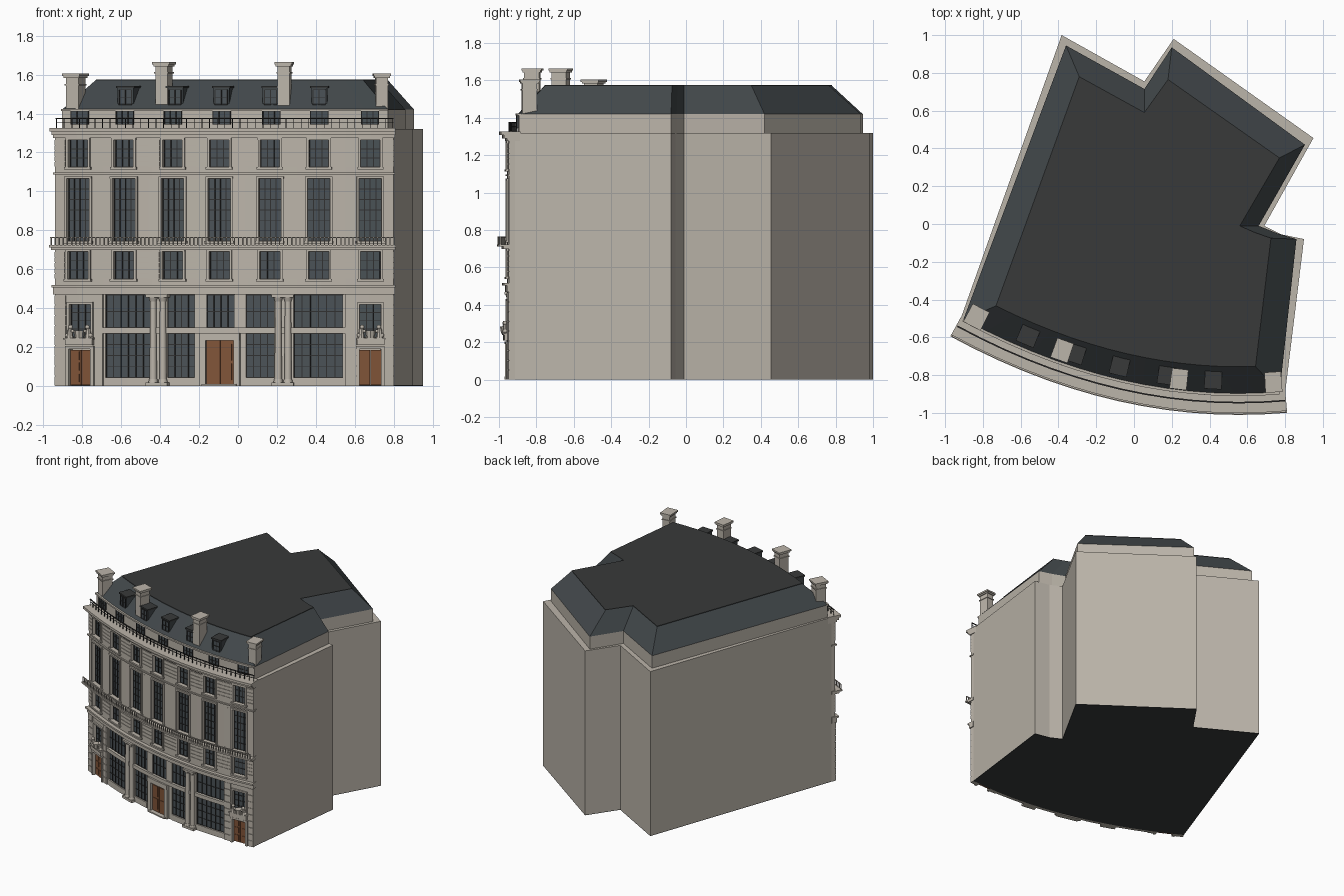
import bpy, bmesh, math
from mathutils import Matrix, Vector

if "Cube" in bpy.data.objects:
    bpy.data.objects.remove(bpy.data.objects["Cube"])

def mat(name, c):
    m = bpy.data.materials.new(name)
    m.diffuse_color = (*c, 1)
    m.use_nodes = True
    m.node_tree.nodes["Principled BSDF"].inputs["Base Color"].default_value = m.diffuse_color
    return m

STONE = mat("stone", (0.50, 0.46, 0.40))
SLATE = mat("slate", (0.055, 0.065, 0.07))
LEAD = mat("lead", (0.04, 0.042, 0.042))
GLASS = mat("glass", (0.07, 0.085, 0.095))
IRON = mat("iron", (0.03, 0.03, 0.03))
WOOD = mat("wood", (0.22, 0.09, 0.04))

# Curved facade line in plan: point at x, pushed outwards by d
def P(x, d=0.0):
    a, b = x + 0.94, x + 0.15
    y = -0.55 - 0.399 * a + 0.181 * a * b
    s = -0.399 + 0.181 * (a + b)
    n = Vector((s, -1)).normalized()
    return Vector((x + n.x * d, y + n.y * d))

parts = {}
def bm_of(name, material):
    return parts.setdefault(name, (bmesh.new(), material))[0]

# Box bent along the facade
def band(name, m, x0, x1, z0, z1, d0, d1):
    bm = bm_of(name, m)
    n = max(1, math.ceil((x1 - x0) / 0.13))
    rings = []
    for i in range(n + 1):
        x = x0 + (x1 - x0) * i / n
        rings.append([bm.verts.new((*P(x, d), z)) for d, z in ((d0, z0), (d1, z0), (d1, z1), (d0, z1))])
    for a, b in zip(rings, rings[1:]):
        for k in range(4):
            bm.faces.new((a[k], a[(k + 1) % 4], b[(k + 1) % 4], b[k]))
    bm.faces.new(rings[0])
    bm.faces.new(rings[-1][::-1])

# Row of wall piers left between openings
def piers(openings, x0, x1, z0, z1, d0, d1, name="facade_wall"):
    edges = [x0] + [e for o in openings for e in o] + [x1]
    for a, b in zip(edges[::2], edges[1::2]):
        if b - a > 0.005:
            band(name, STONE, a, b, z0, z1, d0, d1)

# Glass with glazing bars
def glazing(x0, x1, z0, z1, nx, nz, d=-0.02):
    band("window_glass", GLASS, x0, x1, z0, z1, d - 0.008, d)
    for i in range(nx + 1):
        x = x0 + (x1 - x0) * i / nx
        band("glazing_bars", IRON, x - 0.0025, x + 0.0025, z0, z1, d, d + 0.005)
    for i in range(nz + 1):
        z = z0 + (z1 - z0) * i / nz
        band("glazing_bars", IRON, x0, x1, z - 0.002, z + 0.002, d, d + 0.004)

# Moulded surround
def surround(x0, x1, z0, z1, t=0.012):
    for a, b in ((x0 - t, x0), (x1, x1 + t)):
        band("window_surrounds", STONE, a, b, z0, z1, -0.015, 0.009)
    band("window_surrounds", STONE, x0 - t, x1 + t, z1, z1 + t, -0.015, 0.011)
    band("window_sills", STONE, x0 - t - .005, x1 + t + .005, z0 - 0.012, z0, -0.02, 0.015)

def cyl(name, m, c, z0, z1, r0, r1, n=16):
    bmesh.ops.create_cone(bm_of(name, m), cap_ends=True, segments=n, radius1=r0, radius2=r1,
                          depth=z1 - z0, matrix=Matrix.Translation((c.x, c.y, (z0 + z1) / 2)))

# Stack of plan outlines joined into a closed solid
def loft(name, m, levels):
    bm = bm_of(name, m)
    rings = [[bm.verts.new((p[0], p[1], z)) for p in pts] for pts, z in levels]
    for a, b in zip(rings, rings[1:]):
        for k in range(len(a)):
            j = (k + 1) % len(a)
            bm.faces.new((a[k], a[j], b[j], b[k]))
    bm.faces.new(rings[0][::-1])
    bm.faces.new(rings[-1])

def outline(x0, x1, d, rest):
    return [P(x0 + (x1 - x0) * i / 14, d) for i in range(15)] + rest

# Main body, attic storey and mansard roof
wall = [(.90, -.08), (.78, -.055), (.69, -.01), (.95, .455), (.21, .98), (.055, .755), (-.383, 1)]
attic = [(.86, -.08), (.76, -.05), (.66, -.01), (.905, .42), (.20, .935), (.055, .715), (-.36, .945)]
ridge = [(.725, -.075), (.64, -.045), (.56, -.01), (.77, .35), (.18, .765), (.055, .59), (-.29, .78)]
body_line = outline(-0.94, 0.80, -0.03, wall)
attic_line = outline(-0.93, 0.775, -0.055, attic)
loft("main_body", STONE, [(body_line, 0.004), (body_line, 1.32)])
loft("base_slab", LEAD, [(body_line, 0), (body_line, 0.004)])
loft("attic_storey", STONE, [(attic_line, 1.315), (attic_line, 1.42)])
loft("mansard_roof", SLATE, [(attic_line, 1.42), (outline(-0.82, 0.65, -0.2, ridge), 1.572)])
flat = outline(-0.82, 0.65, -0.2, ridge)
loft("roof_flat", LEAD, [(flat, 1.572), (flat, 1.576)])

L, R = -0.94, 0.80
bays = [-0.82, -0.585, -0.335, -0.095, 0.165, 0.415, 0.68]
# Upper storeys: window bottom, top, half width, panes, wall bottom and top
for z0, z1, h, nx, nz, w0, w1, courses in ((.55, .69, .052, 3, 3, .47, .72, 5), (.745, 1.065, .058, 4, 6, .72, 1.09, 0),
                                           (1.125, 1.265, .05, 3, 3, 1.09, 1.32, 5)):
    ops = [(x - h, x + h) for x in bays]
    band("facade_wall", STONE, L, R, w0, z0, -0.03, 0)
    band("facade_wall", STONE, L, R, z1, w1, -0.03, 0)
    piers(ops, L, R, z0, z1, -0.03, 0)
    for a, b in ops:
        glazing(a, b, z0, z1, nx, nz)
        surround(a, b, z0, z1)
    for i in range(courses):
        s = (z1 - z0) / courses
        piers([(a - .017, b + .017) for a, b in ops], L, R, z0 + i * s + .002, z0 + (i + 1) * s - .002, -0.001, 0.004, "rusticated_courses")

# Ground floor end bays with doors, windows and ornaments
for c, x0, x1 in ((-0.81, L, -0.695), (0.68, 0.55, R)):
    a, b = c - 0.055, c + 0.055
    band("facade_wall", STONE, x0, x1, .19, .25, -0.03, 0)
    band("facade_wall", STONE, x0, x1, .42, .47, -0.03, 0)
    piers([(a, b)], x0, x1, 0, .19, -0.03, 0)
    piers([(a, b)], x0, x1, .25, .42, -0.03, 0)
    for i in range(9):
        piers([(a - .02, b + .02)], x0, x1, i * .052 + .002, i * .052 + .049, -0.001, 0.005, "rusticated_courses")
    glazing(a, b, .25, .42, 3, 4)
    surround(a, b, .25, .42)
    for s0, s1 in ((a, c - .001), (c + .001, b)):
        band("side_doors", WOOD, s0, s1, 0.005, .185, -0.025, -0.012)
        for z in (.02, .08, .135):
            band("door_panels", WOOD, s0 + .01, s1 - .01, z, z + .042, -0.012, -0.008)
    piers([(a, b)], a - .018, b + .018, 0, .19, -0.02, 0.012, "door_surrounds")
    band("door_surrounds", STONE, a - .018, b + .018, .19, .205, -0.02, 0.014)
    band("door_plaques", STONE, c - .07, c + .07, .21, .24, 0, 0.022)
    band("door_plaques", STONE, c - .075, c + .075, .24, .248, 0, 0.028)
    cyl("carved_ornaments", STONE, P(c, .014), .248, .285, .022, .028, 8)
    for s in (-1, 1):
        cyl("carved_ornaments", STONE, P(c + s * .047, .014), .248, .295, .018, .01, 8)
        for dx, z, r in ((.043, .303, .012), (.032, .282, .009), (.058, .26, .012)):
            bmesh.ops.create_icosphere(bm_of("carved_ornaments", STONE), subdivisions=2, radius=r,
                                       matrix=Matrix.Translation((*P(c + s * dx, .016), z)))

# Shop front: plinth, transom, piers, glass and central doorway
shop = [(-.685, -.455), (-.365, -.225), (-.165, -.02), (.04, .185), (.285, .54)]
piers(shop, -.695, .55, 0, .47, -0.03, -0.008, "shop_piers")
for i, (a, b) in enumerate(shop):
    wide = 6 if b - a > .2 and i != 2 else 4
    glazing(a, b, .30, .467, wide, 2)
    if i != 2:
        glazing(a, b, .045, .27, wide, 4)
        band("shop_plinth", STONE, a, b, 0, .045, -0.03, -0.006)
band("shop_transom", STONE, -.695, .55, .27, .30, -0.03, 0.004)
piers([(-.165, -.02)], -.195, .01, 0, .235, -0.02, 0.012, "main_door_surround")
band("main_door_surround", STONE, -.195, .01, .235, .272, -0.02, 0.016)
band("door_step", STONE, -.18, -.005, 0, .01, -0.02, 0.025)
for a, b in ((-.165, -.094), (-.091, -.02)):
    band("main_door", WOOD, a, b, .01, .235, -0.025, -0.01)
    for z in (.03, .13):
        band("door_panels", WOOD, a + .014, b - .014, z, z + .085, -0.01, -0.006)

# Paired columns
for c in (-.41, .232):
    for s in (-1, 1):
        p = P(c + s * .025, .002)
        cyl("columns", STONE, p, .02, .44, .019, .016)
        cyl("columns", STONE, p, .015, .035, .025, .021)
        cyl("columns", STONE, p, .435, .458, .017, .025)
    band("column_bases", STONE, c - .055, c + .055, 0, .018, -.03, .028)
    band("column_capitals", STONE, c - .055, c + .055, .456, .47, -.03, .028)

# String courses, balcony and main cornice
for z0, z1, d in ((.47, .505, .012), (.505, .518, .028), (.70, .712, .03), (.712, .724, .055), (1.088, 1.098, .01),
                  (1.275, 1.29, .012), (1.29, 1.308, .028), (1.308, 1.327, .045)):
    band("string_courses_and_cornice", STONE, L - .006, R + .006, z0, z1, -0.06 if z0 > 1.2 else -0.03, d)

def railing(name, m, z0, z1, d, n, w):
    band(name, m, L, R, z1 - .005, z1, d - .004, d + .004)
    for i in range(n + 1):
        x = L + .003 + (R - L - .006) * i / n
        band(name, m, x - w, x + w, z0, z1 - .005, d - .003, d + .003)
railing("balcony_railing", STONE, .724, .766, .048, 84, .0025)
railing("parapet_railing", IRON, 1.327, 1.377, -.01, 44, .0012)
band("parapet_railing", IRON, L, R, 1.352, 1.355, -.012, -.008)

# Attic windows
for x in bays:
    glazing(x - .06, x + .03, 1.345, 1.412, 3, 2, -.05) if x < -.3 else glazing(x - .045, x + .045, 1.345, 1.412, 3, 2, -.05)
band("attic_cornice", STONE, L + .01, R - .025, 1.412, 1.424, -.07, -.045)

# Dormers
for x in (-.61, -.35, -.105, .155, .413):
    band("dormers", SLATE, x - .042, x + .042, 1.43, 1.53, -.175, -.085)
    band("dormer_roofs", LEAD, x - .048, x + .048, 1.53, 1.542, -.19, -.078)
    glazing(x - .032, x + .032, 1.445, 1.522, 2, 2, -.083)

# Chimneys
for x, d, top in ((-.88, -.1, 1.605), (-.42, -.12, 1.665), (.225, -.115, 1.665), (.745, -.112, 1.605)):
    for e, z0, z1 in ((.032, 1.33, top - .02), (.037, top - .06, top - .052), (.04, top - .022, top - .012), (.046, top - .012, top)):
        band("chimneys", STONE, x - e, x + e, z0, z1, d - e - .008, d + e + .008)

# Turn every collected mesh into an object
for name, (bm, m) in parts.items():
    bmesh.ops.recalc_face_normals(bm, faces=bm.faces)
    me = bpy.data.meshes.new(name)
    bm.to_mesh(me)
    bm.free()
    me.materials.append(m)
    ob = bpy.data.objects.new(name, me)
    bpy.context.collection.objects.link(ob)
    if name in ("columns", "carved_ornaments"):
        bpy.context.view_layer.objects.active = ob
        ob.select_set(True)
        bpy.ops.object.shade_smooth_by_angle(angle=math.radians(40))
        ob.select_set(False)
